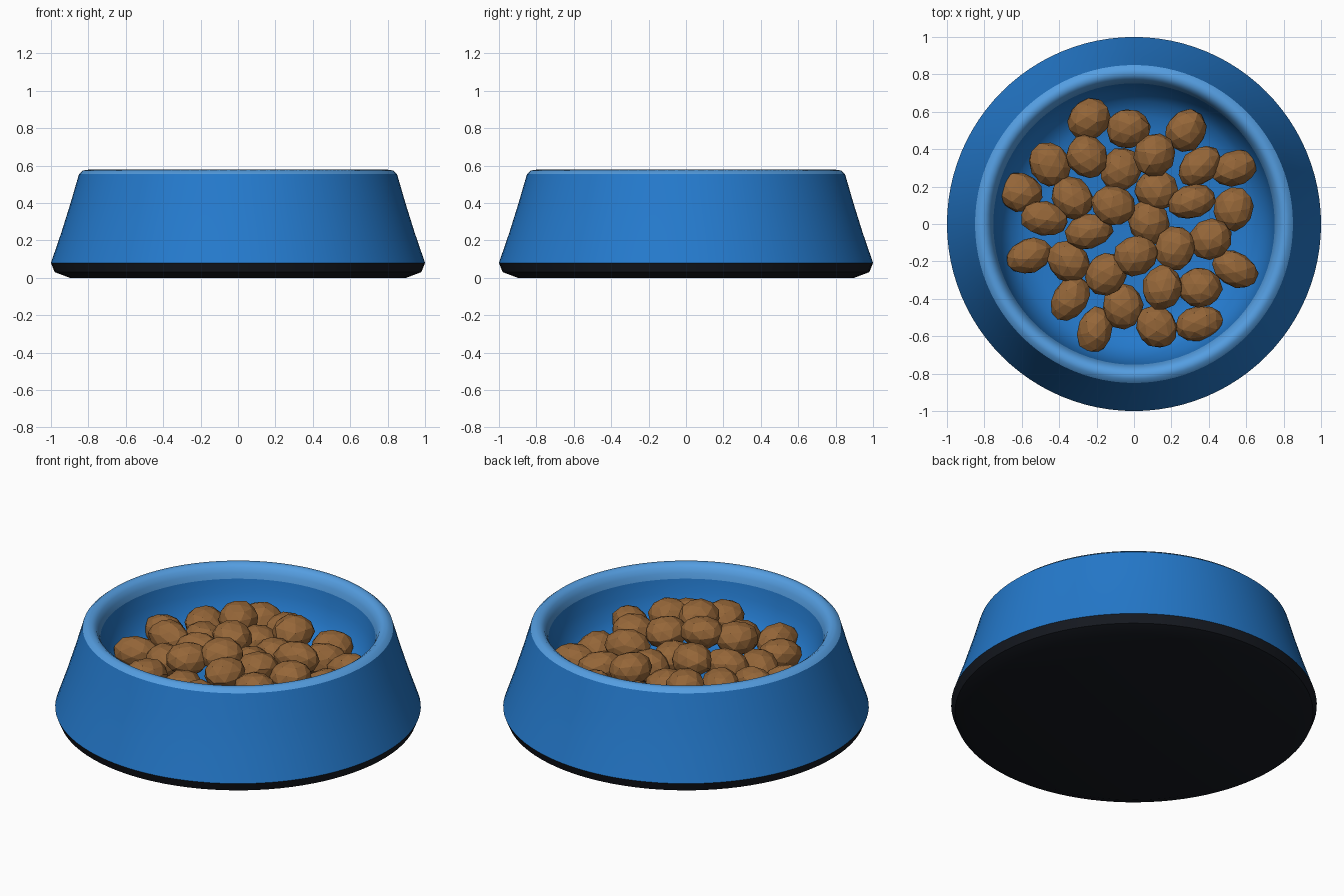
import bpy, bmesh, math, random
from mathutils import Matrix, Vector

default_cube = bpy.data.objects.get("Cube")
if default_cube:
    bpy.data.objects.remove(default_cube, do_unlink=True)

random.seed(4)


def make_material(name, colour):
    mat = bpy.data.materials.new(name)
    mat.use_nodes = True
    mat.diffuse_color = (*colour, 1)
    shader = next(n for n in mat.node_tree.nodes if n.type == 'BSDF_PRINCIPLED')
    shader.inputs["Base Color"].default_value = (*colour, 1)
    return mat


blue = make_material("bowl blue", (.018, .195, .61))
light_blue = make_material("rim light blue", (.09, .34, .75))
black = make_material("rubber black", (.008, .01, .015))
brown = make_material("kibble brown", (.30, .133, .04))


def finish_object(name, bm, mat):
    mesh = bpy.data.meshes.new(name)
    bm.to_mesh(mesh)
    bm.free()
    mesh.materials.append(mat)
    obj = bpy.data.objects.new(name, mesh)
    bpy.context.collection.objects.link(obj)
    return obj


def lathe(name, profile, mat, angle=35):
    """Spin a radius/height profile around the vertical axis."""
    bm = bmesh.new()
    verts = [bm.verts.new((r, 0, z)) for r, z in profile]
    edges = [bm.edges.new(pair) for pair in zip(verts, verts[1:])]
    bmesh.ops.spin(bm, geom=verts + edges, cent=(0, 0, 0), axis=(0, 0, 1),
                   angle=math.tau, steps=96, use_duplicate=False)
    bmesh.ops.remove_doubles(bm, verts=bm.verts, dist=.0005)
    # the profile runs from the bottom outwards and up, so faces start outward
    bm.normal_update()
    probe = max(bm.faces, key=lambda f: f.calc_center_median().xy.length)
    centre = probe.calc_center_median()
    if probe.normal.dot(Vector((centre.x, centre.y, 0))) < 0:
        bmesh.ops.reverse_faces(bm, faces=bm.faces)
    obj = finish_object(name, bm, mat)
    bpy.ops.object.select_all(action='DESELECT')
    obj.select_set(True)
    bpy.context.view_layer.objects.active = obj
    bpy.ops.object.shade_smooth_by_angle(angle=math.radians(angle))
    return obj


# Bowl: rubber base, sloping outer wall, rounded rim and hollow interior
lathe("rubber_base", [(0, 0), (.9, 0), (.98, .03), (1, .08)], black)
lathe("outer_wall", [(1, .08), (.945, .24), (.895, .4), (.85, .555)], blue)
lathe("rim", [(.85, .555), (.828, .574), (.8, .578), (.775, .56),
              (.76, .53), (.752, .5)], light_blue, 60)
lathe("bowl_interior", [(.752, .5), (.74, .42), (.71, .33), (.66, .26),
                        (.58, .215), (.48, .2), (0, .2)], blue, 60)


def kibble(index, x, y, z, yaw=None):
    """A faceted, slightly squashed lump; yaw is given for long pieces."""
    long_side = .122 if yaw is None else .132
    short_side = .11 if yaw is None else .095
    heading = random.uniform(0, math.pi) if yaw is None else math.radians(yaw)
    bm = bmesh.new()
    bmesh.ops.create_icosphere(bm, subdivisions=2, radius=1)
    tumble = Matrix.Rotation(random.uniform(0, math.tau), 4,
                             Vector((random.random(), random.random(), 1)))
    bm.transform(tumble)
    for v in bm.verts:
        v.co *= random.uniform(.95, 1.03)
    bm.transform(Matrix.Translation((x, y, z))
                 @ Matrix.Rotation(heading, 4, 'Z')
                 @ Matrix.Rotation(random.uniform(-.3, .3), 4, 'X')
                 @ Matrix.Diagonal((long_side, short_side, .092, 1)))
    finish_object(f"kibble_{index}", bm, brown)


# Heap of food: place of each piece, and its direction where it is long
pieces = [
    (-.24, .56, .33), (-.03, .51, .34), (.28, .5, .32), (-.45, .32, .34),
    (-.25, .36, .41), (-.07, .29, .34), (.11, .37, .42), (.35, .31, .34, 40),
    (.54, .3, .33, 20), (-.61, .17, .31), (-.33, .14, .35),
    (-.11, .1, .43), (.12, .18, .36), (.31, .12, .41, 15),
    (.53, .08, .32), (-.48, .03, .36, 170), (-.24, -.04, .38, 15),
    (.08, .01, .36), (.41, -.08, .4), (.22, -.13, .42),
    (.01, -.17, .46), (-.56, -.17, .32, 20), (-.35, -.2, .34),
    (-.15, -.27, .43), (.54, -.24, .35, 150), (.15, -.34, .45),
    (.35, -.34, .41), (-.34, -.4, .33, 55), (-.06, -.44, .35),
    (-.21, -.57, .32, 75), (.12, -.55, .38), (.35, -.53, .34, 15),
]
for index, piece in enumerate(pieces, 1):
    kibble(index, *piece)
